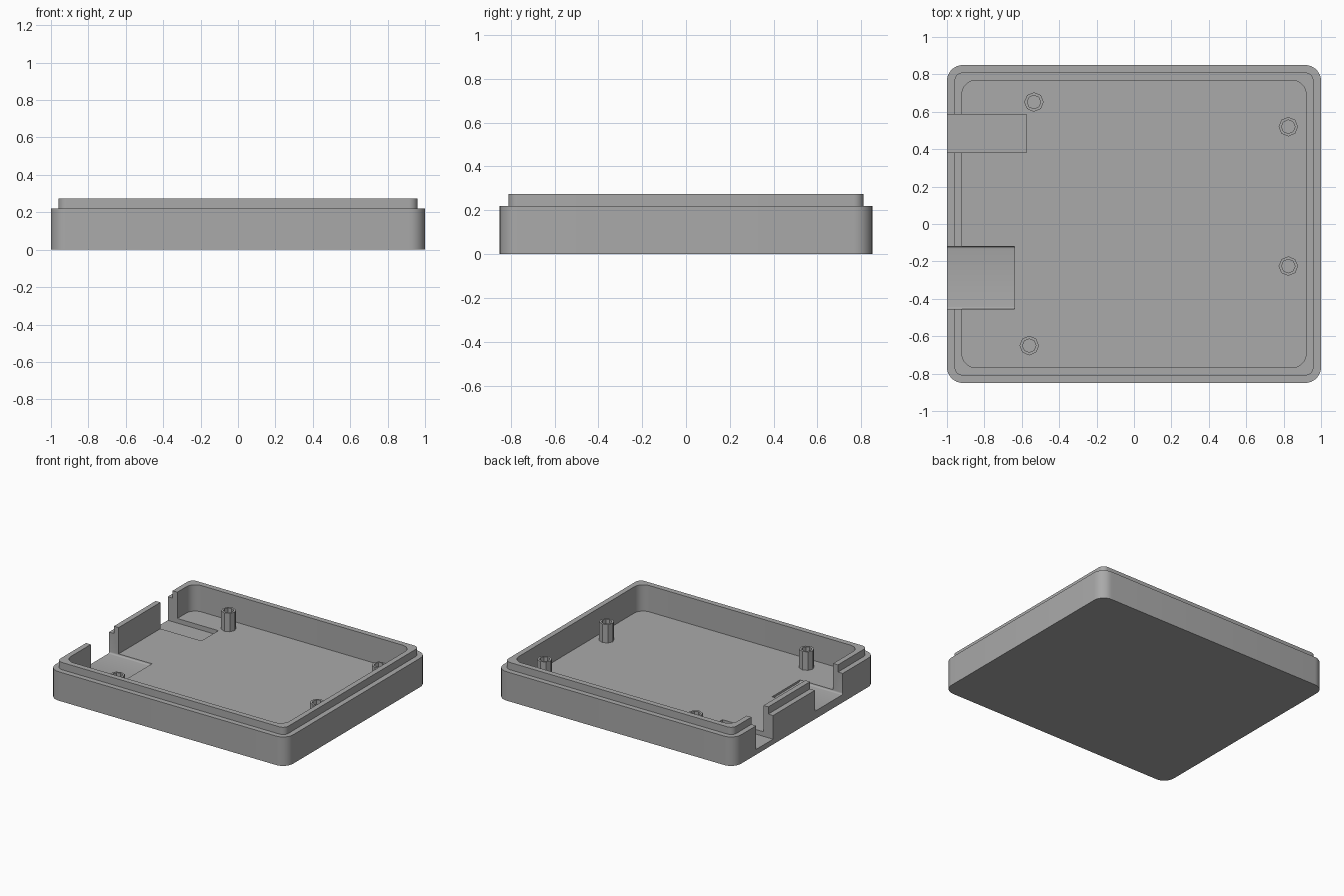
import bpy
import bmesh
from math import cos, sin, pi

if "Cube" in bpy.data.objects:
    bpy.data.objects.remove(bpy.data.objects["Cube"])

WALL_TOP, LIP_TOP, FLOOR = 0.22, 0.275, 0.075

grey = bpy.data.materials.new("plain grey")
grey.use_nodes = True
colour = (0.4, 0.4, 0.4, 1)
grey.diffuse_color = colour
grey.node_tree.nodes["Principled BSDF"].inputs["Base Color"].default_value = colour


def rounded_rect(hx, hy, r, steps=8):
    """Outline of a rounded rectangle, counter-clockwise."""
    corners = [(1, 1), (-1, 1), (-1, -1), (1, -1)]
    pts = []
    for i, (sx, sy) in enumerate(corners):
        for k in range(steps + 1):
            a = (i + k / steps) * pi / 2
            pts.append((sx * (hx - r) + r * cos(a), sy * (hy - r) + r * sin(a)))
    return pts


def circle(r, n=8):
    return [(r * cos(2 * pi * i / n), r * sin(2 * pi * i / n)) for i in range(n)]


def loft(name, rings, location=(0, 0, 0)):
    """Join (outline, z) rings with walls and close both ends."""
    bm = bmesh.new()
    loops = [[bm.verts.new((x, y, z)) for x, y in pts] for pts, z in rings]
    for a, b in zip(loops, loops[1:]):
        for i in range(len(a)):
            j = (i + 1) % len(a)
            bm.faces.new((a[i], a[j], b[j], b[i]))
    bm.faces.new(loops[0][::-1])
    bm.faces.new(loops[-1])
    bmesh.ops.recalc_face_normals(bm, faces=bm.faces)
    mesh = bpy.data.meshes.new(name)
    bm.to_mesh(mesh)
    bm.free()
    obj = bpy.data.objects.new(name, mesh)
    obj.location = location
    mesh.materials.append(grey)
    bpy.context.collection.objects.link(obj)
    return obj


def cut_slot(target, x_end, y0, y1, z0, fillet):
    """Cut an open-topped slot through the -x wall and into the floor."""
    bpy.ops.mesh.primitive_cube_add(size=1)
    cutter = bpy.context.object
    cutter.name = "slot_cutter"
    cutter.hide_render = True
    top, x_start = 0.5, -1.2
    for v in cutter.data.vertices:
        v.co = (x_end if v.co.x > 0 else x_start,
                y1 if v.co.y > 0 else y0,
                top if v.co.z > 0 else z0)
    if fillet:
        bm = bmesh.new()
        bm.from_mesh(cutter.data)
        edges = [e for e in bm.edges
                 if all(v.co.z < top for v in e.verts)
                 and e.verts[0].co.y == e.verts[1].co.y]
        bmesh.ops.bevel(bm, geom=edges, offset=fillet, segments=4,
                        profile=0.5, affect='EDGES')
        bm.to_mesh(cutter.data)
        bm.free()
    cutter.data.materials.append(grey)
    mod = target.modifiers.new("slot", 'BOOLEAN')
    mod.operation = 'DIFFERENCE'
    mod.solver = 'EXACT'
    mod.object = cutter
    bpy.context.view_layer.objects.active = target
    bpy.ops.object.modifier_apply(modifier=mod.name)
    bpy.data.objects.remove(cutter)


# Tray with a stepped lip around the rim
outer = rounded_rect(1, 0.85, 0.085)
lip = rounded_rect(0.96, 0.81, 0.045)
inner = rounded_rect(0.92, 0.768, 0.075)
tray = loft("enclosure_tray", [
    (outer, 0), (outer, WALL_TOP), (lip, WALL_TOP),
    (lip, LIP_TOP), (inner, LIP_TOP), (inner, FLOOR)])

# Connector openings in the left-hand wall
cut_slot(tray, -0.575, 0.382, 0.585, 0.04, 0)
cut_slot(tray, -0.64, -0.455, -0.12, 0.06, 0.012)

bpy.ops.object.select_all(action='DESELECT')
tray.select_set(True)
bpy.context.view_layer.objects.active = tray
bpy.ops.object.shade_smooth_by_angle(angle=pi / 6)

# Hollow mounting posts
posts = {"back_left_post": (-0.535, 0.652), "back_right_post": (0.825, 0.52),
         "front_right_post": (0.825, -0.225), "front_left_post": (-0.56, -0.65)}
for name, (x, y) in posts.items():
    loft(name, [(circle(0.052), FLOOR - 0.01), (circle(0.052), WALL_TOP - 0.005),
                (circle(0.036), WALL_TOP - 0.005), (circle(0.036), FLOOR + 0.001)],
         (x, y, 0))
